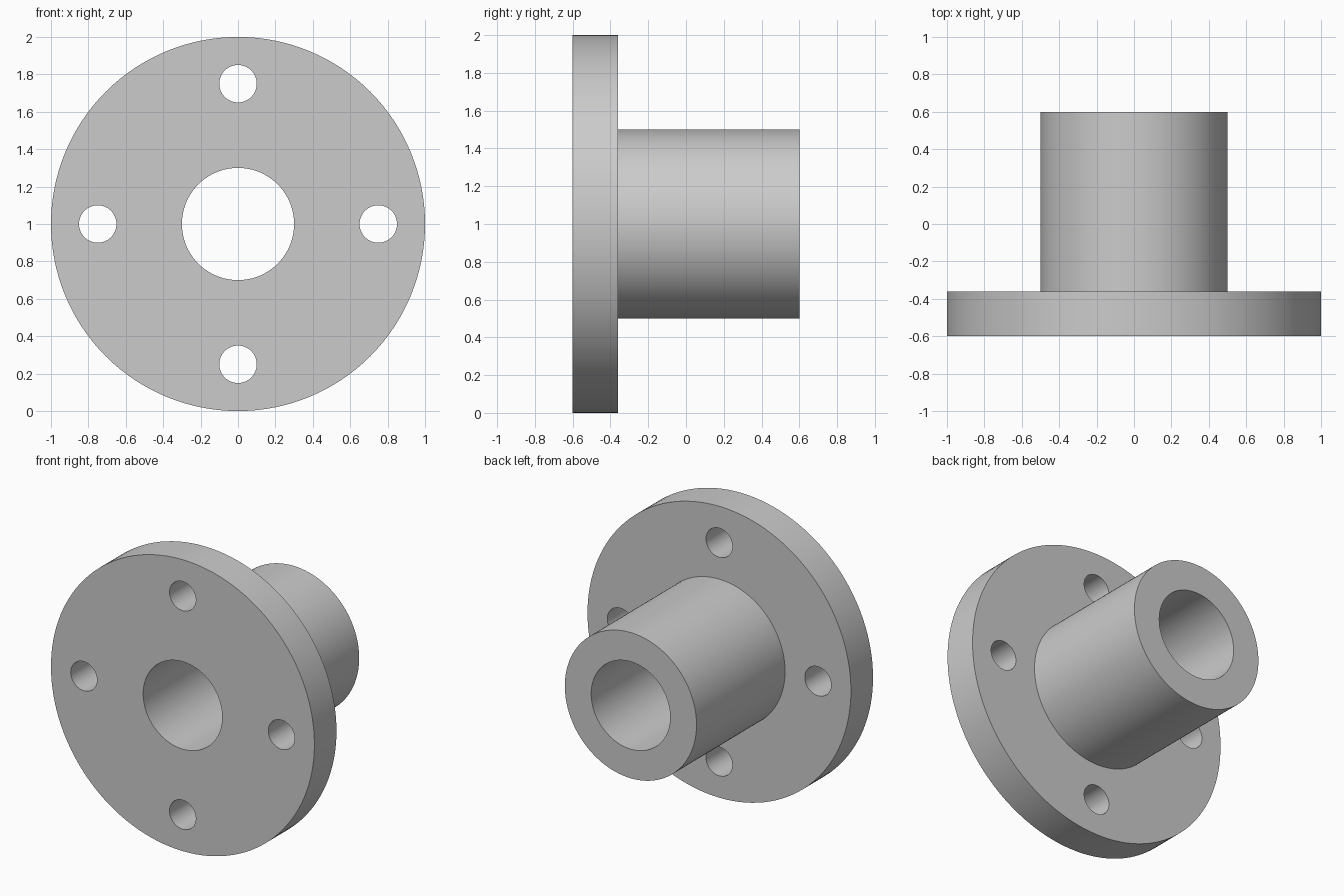
import bpy
import bmesh
from math import cos, sin, pi, radians
from mathutils import Matrix, Vector

SEGMENTS = 128
CENTRE = Vector((0, 0, 1))

default_cube = bpy.data.objects.get("Cube")
if default_cube:
    bpy.data.objects.remove(default_cube, do_unlink=True)

grey = bpy.data.materials.new("plain grey")
grey.use_nodes = True
colour = (0.6, 0.6, 0.6, 1)
grey.diffuse_color = colour
grey.node_tree.nodes["Principled BSDF"].inputs["Base Color"].default_value = colour


def add_object(name, bm):
    bmesh.ops.recalc_face_normals(bm, faces=bm.faces)
    mesh = bpy.data.meshes.new(name)
    bm.to_mesh(mesh)
    bm.free()
    mesh.materials.append(grey)
    obj = bpy.data.objects.new(name, mesh)
    bpy.context.collection.objects.link(obj)
    return obj


def lathe(name, profile):
    """Turn a closed (radius, y) profile around the y axis."""
    bm = bmesh.new()
    rings = []
    for i in range(SEGMENTS):
        a = 2 * pi * i / SEGMENTS
        rings.append([bm.verts.new(CENTRE + Vector((r * cos(a), y, r * sin(a))))
                      for r, y in profile])
    n = len(profile)
    for i, ring in enumerate(rings):
        following = rings[(i + 1) % SEGMENTS]
        for j in range(n):
            k = (j + 1) % n
            bm.faces.new((ring[j], ring[k], following[k], following[j]))
    return add_object(name, bm)


# Flange disc, hub sleeve and through bore as one turned solid
flange = lathe("flanged_hub", [(0.3, -0.6), (1, -0.6), (1, -0.36),
                               (0.5, -0.36), (0.5, 0.6), (0.3, 0.6)])

# Four bolt holes on a pitch circle
bm = bmesh.new()
for i in range(4):
    a = i * pi / 2
    place = Matrix.Translation(CENTRE + Vector((0.75 * cos(a), -0.48, 0.75 * sin(a))))
    bmesh.ops.create_cone(bm, cap_ends=True, segments=64, radius1=0.1, radius2=0.1,
                          depth=0.5, matrix=place @ Matrix.Rotation(pi / 2, 4, "X"))
cutter = add_object("bolt_hole_cutter", bm)
cutter.hide_render = True

drill = flange.modifiers.new("bolt_holes", "BOOLEAN")
drill.operation = "DIFFERENCE"
drill.solver = "EXACT"
drill.object = cutter

bpy.ops.object.select_all(action="DESELECT")
flange.select_set(True)
bpy.context.view_layer.objects.active = flange
bpy.ops.object.modifier_apply(modifier=drill.name)
bpy.data.objects.remove(cutter, do_unlink=True)

# Smooth round walls, crisp rims
bpy.ops.object.shade_smooth_by_angle(angle=radians(30))
